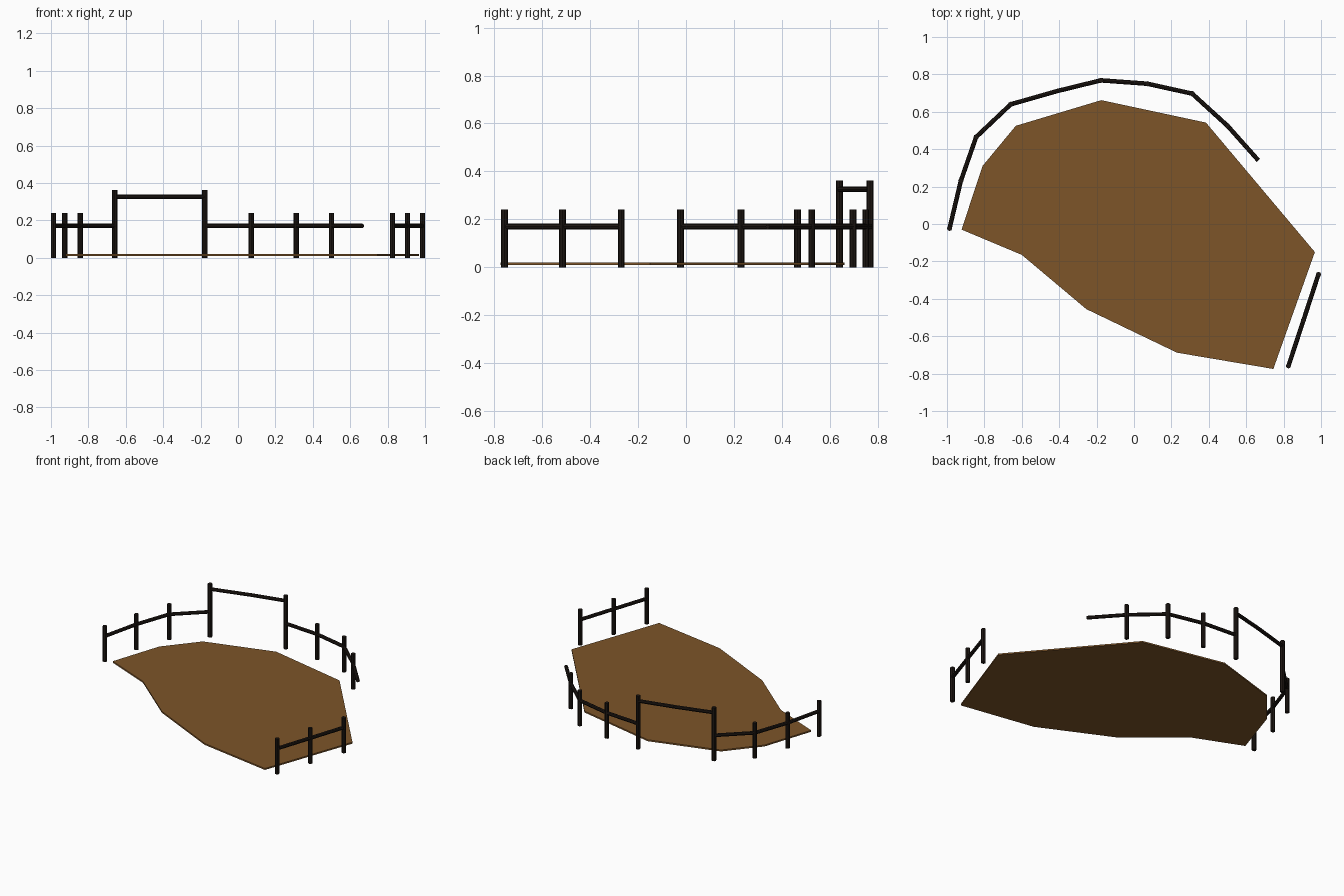
import bpy, bmesh
from mathutils import Vector

if "Cube" in bpy.data.objects:
    bpy.data.objects.remove(bpy.data.objects["Cube"])


def material(name, color):
    m = bpy.data.materials.new(name)
    m.diffuse_color = color
    m.use_nodes = True
    m.node_tree.nodes["Principled BSDF"].inputs["Base Color"].default_value = m.diffuse_color
    return m


EARTH = material("earth_brown", (0.205, 0.09, 0.022, 1))
WOOD = material("dark_wood", (0.012, 0.008, 0.006, 1))


def rod(name, a, b, radius, sides=8):
    a, b = Vector(a), Vector(b)
    d = b - a
    bpy.ops.mesh.primitive_cylinder_add(vertices=sides, radius=radius, depth=d.length,
                                        location=(a + b) / 2)
    ob = bpy.context.object
    ob.name = name
    ob.rotation_euler = d.to_track_quat('Z', 'Y').to_euler()
    ob.data.materials.append(WOOD)
    return ob


# Ground slab of the paddock
outline = [(-0.922, -0.03), (-0.6, -0.165), (-0.255, -0.455), (0.23, -0.688),
           (0.745, -0.775), (0.967, -0.15), (0.385, 0.542), (-0.175, 0.662),
           (-0.632, 0.525), (-0.81, 0.31)]
bm = bmesh.new()
base = bm.faces.new([bm.verts.new((x, y, 0.009)) for x, y in outline])
top = bmesh.ops.extrude_face_region(bm, geom=[base])
bmesh.ops.translate(bm, vec=(0, 0, 0.01),
                    verts=[v for v in top["geom"] if isinstance(v, bmesh.types.BMVert)])
bmesh.ops.recalc_face_normals(bm, faces=bm.faces)
mesh = bpy.data.meshes.new("ground_slab")
bm.to_mesh(mesh)
bm.free()
mesh.materials.append(EARTH)
bpy.context.collection.objects.link(bpy.data.objects.new("ground_slab", mesh))

POST_R, RAIL_R = 0.0142, 0.012
LOW, TALL = 0.24, 0.362
RAIL_Z, GATE_Z = 0.17, 0.325

left_run = [(-0.986, -0.023), (-0.926, 0.23), (-0.844, 0.465), (-0.659, 0.64)]
gate_run = [(-0.659, 0.64), (-0.41, 0.711), (-0.177, 0.768)]
back_run = [(-0.177, 0.768), (0.071, 0.75), (0.311, 0.697), (0.5, 0.525), (0.665, 0.34)]
side_run = [(0.826, -0.758), (0.906, -0.515), (0.986, -0.27)]

# Fence posts; the back run ends in an overhanging rail without a post
for x, y in left_run[:-1] + back_run[1:-1] + side_run:
    rod("fence_post", (x, y, 0), (x, y, LOW), POST_R)

# Tall gate posts
for x, y in (gate_run[0], gate_run[-1]):
    rod("gate_post", (x, y, 0), (x, y, TALL), POST_R)

# Rails between posts, and the raised gate beam
for name, run, z in (("left_rail", left_run, RAIL_Z), ("gate_beam", gate_run, GATE_Z),
                     ("back_rail", back_run, RAIL_Z), ("side_rail", side_run, RAIL_Z)):
    for p, q in zip(run, run[1:]):
        rod(name, (*p, z), (*q, z), RAIL_R)
